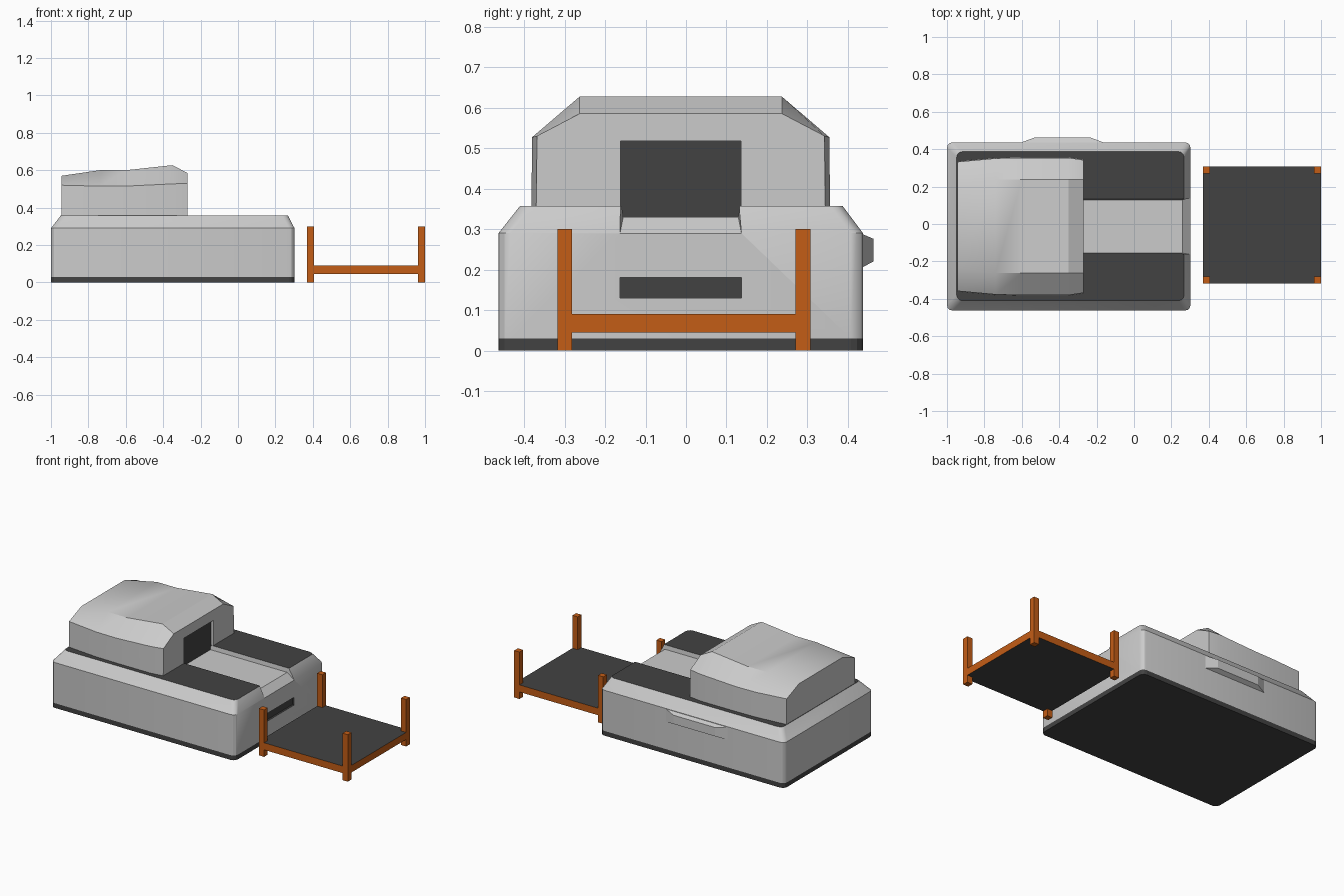
import bpy, bmesh, math

if "Cube" in bpy.data.objects:
    bpy.data.objects.remove(bpy.data.objects["Cube"])

YC = -0.013  # centre line of the machine


def material(name, rgb):
    m = bpy.data.materials.new(name)
    m.diffuse_color = (*rgb, 1)
    m.use_nodes = True
    m.node_tree.nodes["Principled BSDF"].inputs["Base Color"].default_value = m.diffuse_color
    return m


GREY = material("light_grey", (0.6, 0.6, 0.6))
DARK = material("charcoal", (0.055, 0.055, 0.055))
ORANGE = material("orange", (0.55, 0.11, 0.008))


def loft(name, rings, mat):
    """Closed solid through rings with equal point counts."""
    bm = bmesh.new()
    loops = [[bm.verts.new(p) for p in r] for r in rings]
    for a, b in zip(loops, loops[1:]):
        for i in range(len(a)):
            j = (i + 1) % len(a)
            bm.faces.new((a[i], a[j], b[j], b[i]))
    bm.faces.new(loops[0])
    bm.faces.new(loops[-1])
    bmesh.ops.recalc_face_normals(bm, faces=bm.faces)
    me = bpy.data.meshes.new(name)
    bm.to_mesh(me)
    bm.free()
    ob = bpy.data.objects.new(name, me)
    bpy.context.collection.objects.link(ob)
    me.materials.append(mat)
    return ob


def rect(x0, x1, y0, y1, z, r=0.0, seg=3):
    """Rectangle at height z, corners rounded when r > 0."""
    if not r:
        return [(x0, y0, z), (x1, y0, z), (x1, y1, z), (x0, y1, z)]
    pts = []
    corners = [(x1 - r, y1 - r), (x0 + r, y1 - r), (x0 + r, y0 + r), (x1 - r, y0 + r)]
    for k, (cx, cy) in enumerate(corners):
        for i in range(seg + 1):
            a = math.pi / 2 * (k + i / seg)
            pts.append((cx + r * math.cos(a), cy + r * math.sin(a), z))
    return pts


def box(name, x0, x1, y0, y1, z0, z1, mat):
    return loft(name, [rect(x0, x1, y0, y1, z0), rect(x0, x1, y0, y1, z1)], mat)


def cut(ob, cutter):
    mod = ob.modifiers.new("cut", 'BOOLEAN')
    mod.operation = 'DIFFERENCE'
    mod.object = cutter
    bpy.context.view_layer.objects.active = ob
    bpy.ops.object.modifier_apply(modifier=mod.name)
    bpy.data.objects.remove(cutter)


def paint(ob, mat, test):
    ob.data.materials.append(mat)
    slot = len(ob.data.materials) - 1
    for p in ob.data.polygons:
        if test(p.center, p.normal):
            p.material_index = slot


def smooth(ob):
    bpy.ops.object.select_all(action='DESELECT')
    ob.select_set(True)
    bpy.context.view_layer.objects.active = ob
    bpy.ops.object.shade_smooth_by_angle(angle=math.radians(30))


# plinth
Y0, Y1 = -0.463, 0.437
loft("base_plinth", [rect(-1, 0.302, Y0, Y1, z, 0.03) for z in (0, 0.03)], DARK)

# body with sloped shoulder
body = loft("body", [rect(-1, 0.302, Y0, Y1, 0.03, 0.03),
                     rect(-1, 0.302, Y0, Y1, 0.29, 0.03),
                     rect(-0.948, 0.268, Y0 + 0.053, Y1 - 0.05, 0.357, 0.03)], GREY)

# delivery channel running off the end
def channel_section(x, z, w):
    return [(x, YC - w, z), (x, YC + w, z), (x, YC + 0.152, 0.4), (x, YC - 0.152, 0.4)]

cut(body, loft("channel_cutter", [channel_section(-0.285, 0.33, 0.142),
                                  channel_section(0.258, 0.33, 0.142),
                                  channel_section(0.313, 0.279, 0.152)], GREY))
# slot in the end face
cut(body, box("slot_cutter", 0.29, 0.4, YC - 0.15, YC + 0.15, 0.13, 0.18, GREY))
paint(body, DARK, lambda c, n: (c.z > 0.35 and n.z > 0.9)
      or (0.285 < c.x < 0.3015 and 0.125 < c.z < 0.185 and abs(c.y - YC) < 0.16)
      or (c.x < -0.28 and n.x > 0.9))
smooth(body)

# hood: stations of x, roof z, shoulder z, half width, roof half width
stations = [(-0.945, 0.57, 0.52, 0.345, 0.22), (-0.74, 0.60, 0.515, 0.364, 0.25),
            (-0.60, 0.60, 0.515, 0.367, 0.25), (-0.35, 0.627, 0.527, 0.367, 0.25),
            (-0.27, 0.585, 0.53, 0.355, 0.25)]
hood = loft("hood", [[(x, YC - w - 0.002, 0.355), (x, YC - w, zs), (x, YC - wt, zt),
                      (x, YC + wt, zt), (x, YC + w, zs), (x, YC + w + 0.002, 0.355)]
                     for x, zt, zs, w, wt in stations], GREY)
# opening in the hood
cut(hood, box("opening_cutter", -0.285, -0.2, YC - 0.149, YC + 0.149, 0.3, 0.518, GREY))
paint(hood, DARK, lambda c, n: -0.287 < c.x < -0.283 and n.x > 0.9)
smooth(hood)

# grip on the rear side
loft("side_grip", [[(x0, y, z0), (x1, y, z0), (x1, y, z1), (x0, y, z1)]
                   for x0, x1, y, z0, z1 in ((-0.605, -0.16, 0.435, 0.205, 0.288),
                                             (-0.53, -0.235, 0.463, 0.22, 0.276))], GREY)

# tray: dark faces, orange edges
tray = box("tray", 0.37, 1.0, -0.318, 0.308, 0.045, 0.09, ORANGE)
paint(tray, DARK, lambda c, n: abs(n.z) > 0.9)

# corner posts
for xn, x in (("inner", 0.37), ("outer", 0.963)):
    for yn, y in (("front", -0.318), ("back", 0.271)):
        box(f"{yn}_{xn}_post", x, x + 0.037, y, y + 0.037, 0, 0.30, ORANGE)
